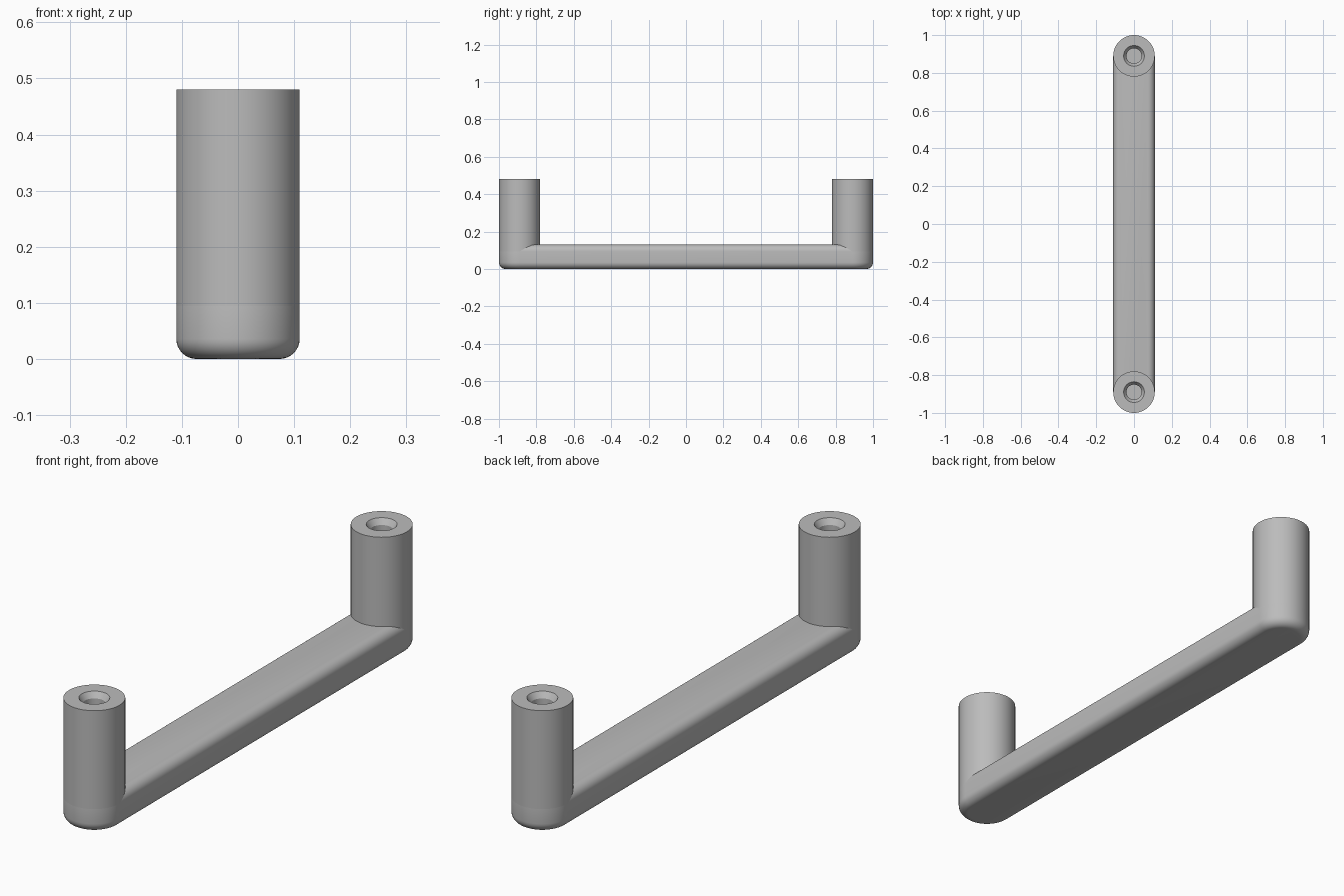
import bpy, bmesh, math

cube = bpy.data.objects.get("Cube")
if cube:
    bpy.data.objects.remove(cube, do_unlink=True)

RADIUS, POST_Y, HEIGHT = 0.11, 0.89, 0.48
BAR_TOP, FILLET = 0.13, 0.036
SEGMENTS = 64

grey = bpy.data.materials.new("satin grey metal")
grey.use_nodes = True
colour = (0.5, 0.5, 0.5, 1)
grey.diffuse_color = colour
grey.node_tree.nodes["Principled BSDF"].inputs["Base Color"].default_value = colour


def loft(name, rings, cap_first, cap_last):
    """Skin a stack of equal-length rings into one smooth-shaded object."""
    bm = bmesh.new()
    loops = [[bm.verts.new(p) for p in ring] for ring in rings]
    for a, b in zip(loops, loops[1:]):
        for i in range(len(a)):
            j = (i + 1) % len(a)
            bm.faces.new((a[i], a[j], b[j], b[i]))
    if cap_first:
        bm.faces.new(loops[0][::-1])
    if cap_last:
        bm.faces.new(loops[-1])
    mesh = bpy.data.meshes.new(name)
    bm.to_mesh(mesh)
    bm.free()
    mesh.materials.append(grey)
    obj = bpy.data.objects.new(name, mesh)
    bpy.context.collection.objects.link(obj)
    bpy.ops.object.select_all(action="DESELECT")
    obj.select_set(True)
    bpy.context.view_layer.objects.active = obj
    bpy.ops.object.shade_smooth_by_angle(angle=math.radians(30))
    return obj


def circle(r, y, z):
    angles = [math.tau * i / SEGMENTS for i in range(SEGMENTS)]
    return [(r * math.cos(a), y + r * math.sin(a), z) for a in angles]


def stadium(r, z):
    half = SEGMENTS // 2
    ring = []
    for side in (0, 1):
        for i in range(half + 1):
            a = math.pi * (side + i / half)
            y = -POST_Y if side else POST_Y
            ring.append((r * math.cos(a), y + r * math.sin(a), z))
    return ring


# Grip bar: round-ended slab with filleted lower and upper edges
arc = [math.pi / 2 * i / 8 for i in range(9)]
inner = RADIUS - FILLET
profile = [(inner + FILLET * math.sin(a), FILLET * (1 - math.cos(a))) for a in arc]
profile += [(r, BAR_TOP - z) for r, z in reversed(profile)]
loft("grip_bar", [stadium(r, z) for r, z in profile], True, True)

# Mounting posts: cylinders with a countersunk blind screw hole
post_profile = [(RADIUS, BAR_TOP - FILLET), (RADIUS, HEIGHT), (0.055, HEIGHT),
                (0.04, HEIGHT - 0.022), (0.04, HEIGHT - 0.2)]
for name, y in (("front_post", -POST_Y), ("back_post", POST_Y)):
    loft(name, [circle(r, y, z) for r, z in post_profile], False, True)
